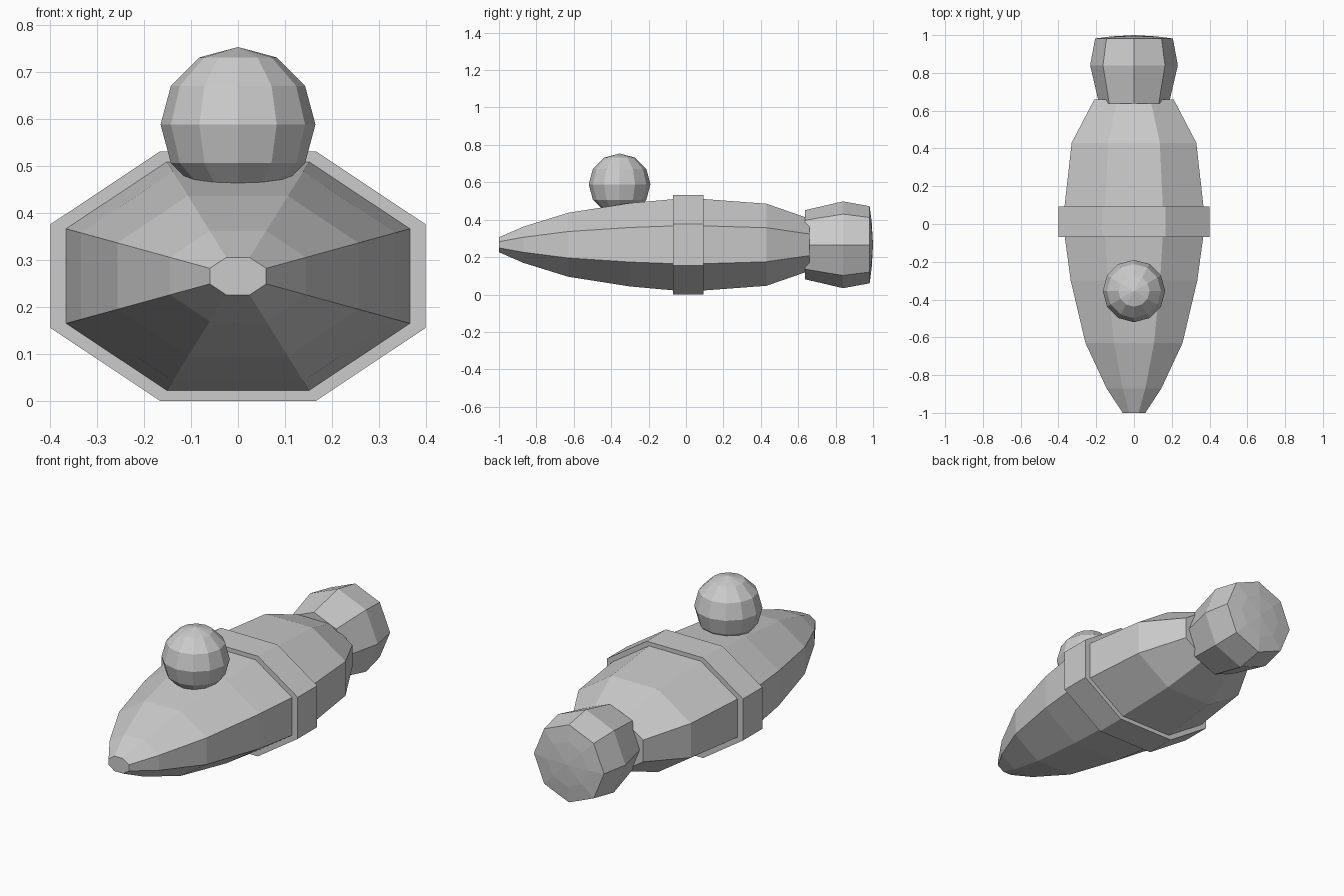
import bpy, bmesh, math

if "Cube" in bpy.data.objects:
    bpy.data.objects.remove(bpy.data.objects["Cube"])

AXIS_Z = 0.266          # height of the long axis of the craft
SQUASH = 0.665          # hull height relative to its width

grey = bpy.data.materials.new("light_grey")
grey.diffuse_color = (0.6, 0.6, 0.6, 1)
grey.use_nodes = True
grey.node_tree.nodes["Principled BSDF"].inputs["Base Color"].default_value = grey.diffuse_color


def finish(bm, name):
    bmesh.ops.recalc_face_normals(bm, faces=bm.faces[:])
    mesh = bpy.data.meshes.new(name)
    bm.to_mesh(mesh)
    bm.free()
    mesh.materials.append(grey)
    obj = bpy.data.objects.new(name, mesh)
    bpy.context.collection.objects.link(obj)
    return obj


def loft(name, sections, squash=1.0, turn=0.0, tip=None, sides=8):
    """Join polygon rings given as (y, radius) along the y axis."""
    bm = bmesh.new()
    rings = []
    for y, r in sections:
        angles = [turn + math.tau * i / sides for i in range(sides)]
        rings.append([bm.verts.new((r * math.cos(a), y, AXIS_Z + r * squash * math.sin(a)))
                      for a in angles])
    for a, b in zip(rings, rings[1:]):
        for i in range(sides):
            j = (i + 1) % sides
            bm.faces.new((a[i], a[j], b[j], b[i]))
    bm.faces.new(rings[0])
    if tip is None:
        bm.faces.new(rings[-1])
    else:
        point = bm.verts.new((0, tip, AXIS_Z))
        for i in range(sides):
            bm.faces.new((rings[-1][i], rings[-1][(i + 1) % sides], point))
    return finish(bm, name)


# Flat-sided octagons are given by half width, so convert to corner radius
EIGHTH = math.pi / 8
def flat(sections):
    return [(y, w / math.cos(EIGHTH)) for y, w in sections]


# Tapered hull
loft("hull", flat([(-1.0, 0.06), (-0.87, 0.145), (-0.63, 0.257), (-0.30, 0.335),
                   (0.01, 0.377), (0.43, 0.33), (0.66, 0.21)]), SQUASH, EIGHTH)

# Raised band around the middle
loft("middle_band", flat([(-0.07, 0.40), (0.093, 0.40)]), SQUASH, EIGHTH)

# Rear engine with a shallow domed end
loft("engine", [(0.637, 0.185), (0.84, 0.232), (0.982, 0.206), (0.993, 0.12)], tip=1.0)

# Round cockpit on top of the nose
bm = bmesh.new()
bmesh.ops.create_uvsphere(bm, u_segments=12, v_segments=6, radius=0.165)
bmesh.ops.translate(bm, verts=bm.verts[:], vec=(0, -0.355, 0.589))
finish(bm, "cockpit_dome")
